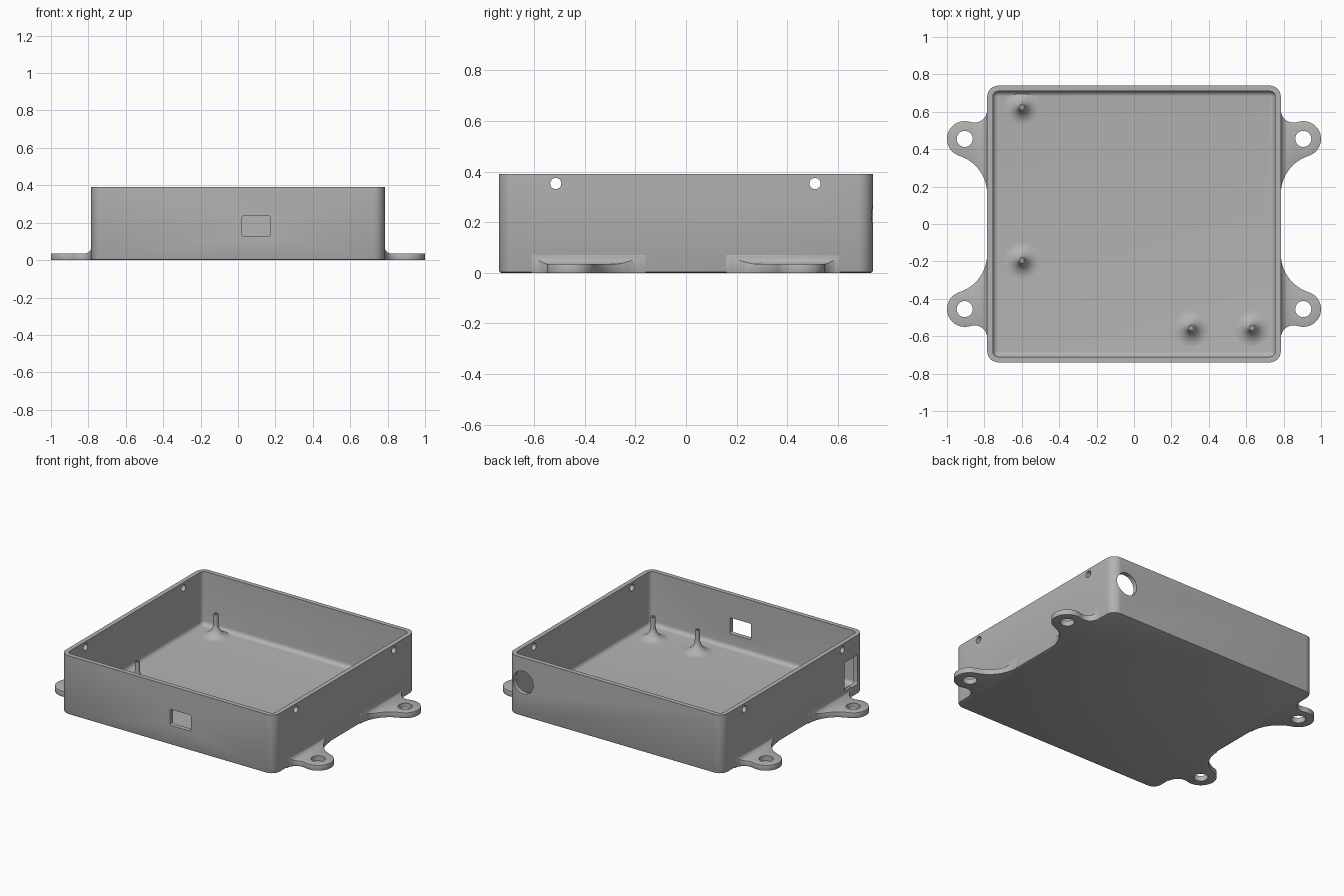
import bpy, bmesh
from math import sin, cos, pi, radians

cube = bpy.data.objects.get("Cube")
if cube:
    bpy.data.objects.remove(cube)

HX, HY, TOP = 0.785, 0.74, 0.39      # case half sizes and height
WALL, FLOOR = 0.03, 0.035

grey = bpy.data.materials.new("plain grey")
grey.use_nodes = True
grey.diffuse_color = (0.45, 0.45, 0.45, 1)
grey.node_tree.nodes["Principled BSDF"].inputs["Base Color"].default_value = grey.diffuse_color


def arc(cx, cy, r, a0, a1, n=12):
    angles = [radians(a0 + (a1 - a0) * i / n) for i in range(n + 1)]
    return [(cx + r * cos(a), cy + r * sin(a)) for a in angles]


def rounded_rect(hx, hy, r, n=8):
    pts = []
    for k, (sx, sy) in enumerate([(1, 1), (-1, 1), (-1, -1), (1, -1)]):
        pts += arc(sx * (hx - r), sy * (hy - r), r, 90 * k, 90 * k + 90, n)
    return pts


def loft(name, rings):
    """Closed solid through rings of equal point count."""
    bm = bmesh.new()
    rows = [[bm.verts.new(p) for p in ring] for ring in rings]
    n = len(rows[0])
    for low, high in zip(rows, rows[1:]):
        for i in range(n):
            j = (i + 1) % n
            bm.faces.new((low[i], low[j], high[j], high[i]))
    bm.faces.new(rows[0][::-1])
    bm.faces.new(rows[-1])
    bmesh.ops.recalc_face_normals(bm, faces=bm.faces)
    mesh = bpy.data.meshes.new(name)
    bm.to_mesh(mesh)
    bm.free()
    mesh.materials.append(grey)
    obj = bpy.data.objects.new(name, mesh)
    bpy.context.collection.objects.link(obj)
    return obj


def prism(name, outline, axis, lo, hi, u=0, v=0):
    """Outline extruded along an axis, offset by u and v in its plane."""
    place = {"x": lambda a, b, d: (d, a, b),
             "y": lambda a, b, d: (a, d, b),
             "z": lambda a, b, d: (a, b, d)}[axis]
    return loft(name, [[place(a + u, b + v, d) for a, b in outline] for d in (lo, hi)])


def circle(r, n=32):
    return arc(0, 0, r, 0, 360 - 360 / n, n - 1)


def apply(obj, mod):
    bpy.ops.object.select_all(action="DESELECT")
    bpy.context.view_layer.objects.active = obj
    obj.select_set(True)
    bpy.ops.object.modifier_apply(modifier=mod.name)


def boolean(obj, cutter, operation="DIFFERENCE"):
    mod = obj.modifiers.new("cut", "BOOLEAN")
    mod.operation, mod.object, mod.solver = operation, cutter, "EXACT"
    apply(obj, mod)
    bpy.data.objects.remove(cutter)


def smooth(obj):
    bpy.ops.object.select_all(action="DESELECT")
    bpy.context.view_layer.objects.active = obj
    obj.select_set(True)
    bpy.ops.object.shade_smooth_by_angle(angle=radians(32))


# Open case: outer skin, rim, inner skin with a rounded floor edge
def case_ring(inset, z, r):
    return [(x, y, z) for x, y in rounded_rect(HX - inset, HY - inset, r)]


rings = [case_ring(0.01, 0, 0.05), case_ring(0.003, 0.003, 0.057),
         case_ring(0, 0.01, 0.06), case_ring(0, TOP, 0.06), case_ring(WALL, TOP, 0.03)]
for i in range(7):
    a = pi / 2 * i / 6
    rings.append(case_ring(WALL + 0.028 * (1 - cos(a)), FLOOR + 0.028 * (1 - sin(a)),
                           0.03 - 0.025 * (1 - cos(a))))
case = loft("open_case", rings)

# Openings in the walls
boolean(case, prism("front_window", rounded_rect(0.077, 0.053, 0.01), "y", -0.8, -0.65, 0.098, 0.182))
boolean(case, prism("side_window", rounded_rect(0.07, 0.097, 0.006), "x", -0.85, -0.7, -0.605, 0.163))
boolean(case, prism("back_hole", circle(0.075), "y", 0.65, 0.8, 0.675, 0.225))
for sx in (-1, 1):
    for y in (-0.515, 0.51):
        boolean(case, prism("screw_hole", circle(0.022), "x", sx * 0.7, sx * 0.85, y, 0.353))
smooth(case)

# Mounting ears: flared outline, blended up into the wall, with a bolt hole
EAR_X, EAR_Y = 0.905, 0.455
outline = (arc(HX + 0.215, 0.16, 0.215, 180, 107.9, 16)
           + arc(EAR_X, EAR_Y, 0.095, -72.1, 108.5, 28)[1:-1]
           + arc(HX + 0.068, 0.61, 0.068, -71.5, -180, 12)
           + [(0.765, 0.61), (0.765, 0.16)])
blend = arc(HX + 0.035, 0.07, 0.035, 180, 270, 8) + [(1.1, 0.035), (1.1, -0.1), (0.7, -0.1), (0.7, 0.07)]
for sx, side in ((1, "left"), (-1, "right")):
    for sy, end in ((1, "back"), (-1, "front")):
        ear = prism(f"{end}_{side}_ear", [(sx * x, sy * y) for x, y in outline], "z", 0, 0.09)
        boolean(ear, prism("blend", [(sx * x, z) for x, z in blend], "y", sy * 0.1, sy * 0.7), "INTERSECT")
        bevel = ear.modifiers.new("edge", "BEVEL")
        bevel.width, bevel.segments = 0.007, 2
        bevel.limit_method, bevel.angle_limit = "ANGLE", radians(60)
        apply(ear, bevel)
        boolean(ear, prism("bolt_hole", circle(0.043), "z", -0.1, 0.2, sx * EAR_X, sy * EAR_Y))
        smooth(ear)

# Board posts: thin hollow pins on flared feet
profile = [(0.096, FLOOR - 0.02)]
for i in range(11):
    a = pi / 2 * i / 10
    profile.append((0.096 - 0.08 * sin(a), FLOOR + 0.08 * (1 - cos(a))))
profile += [(0.016, 0.18), (0.008, 0.18), (0.008, 0.12)]
for i, (px, py) in enumerate([(-0.6, 0.625), (-0.6, -0.195), (0.305, -0.555), (0.63, -0.555)]):
    post = loft(f"board_post_{i + 1}",
                [[(px + x, py + y, z) for x, y in circle(r)] for r, z in profile])
    smooth(post)
